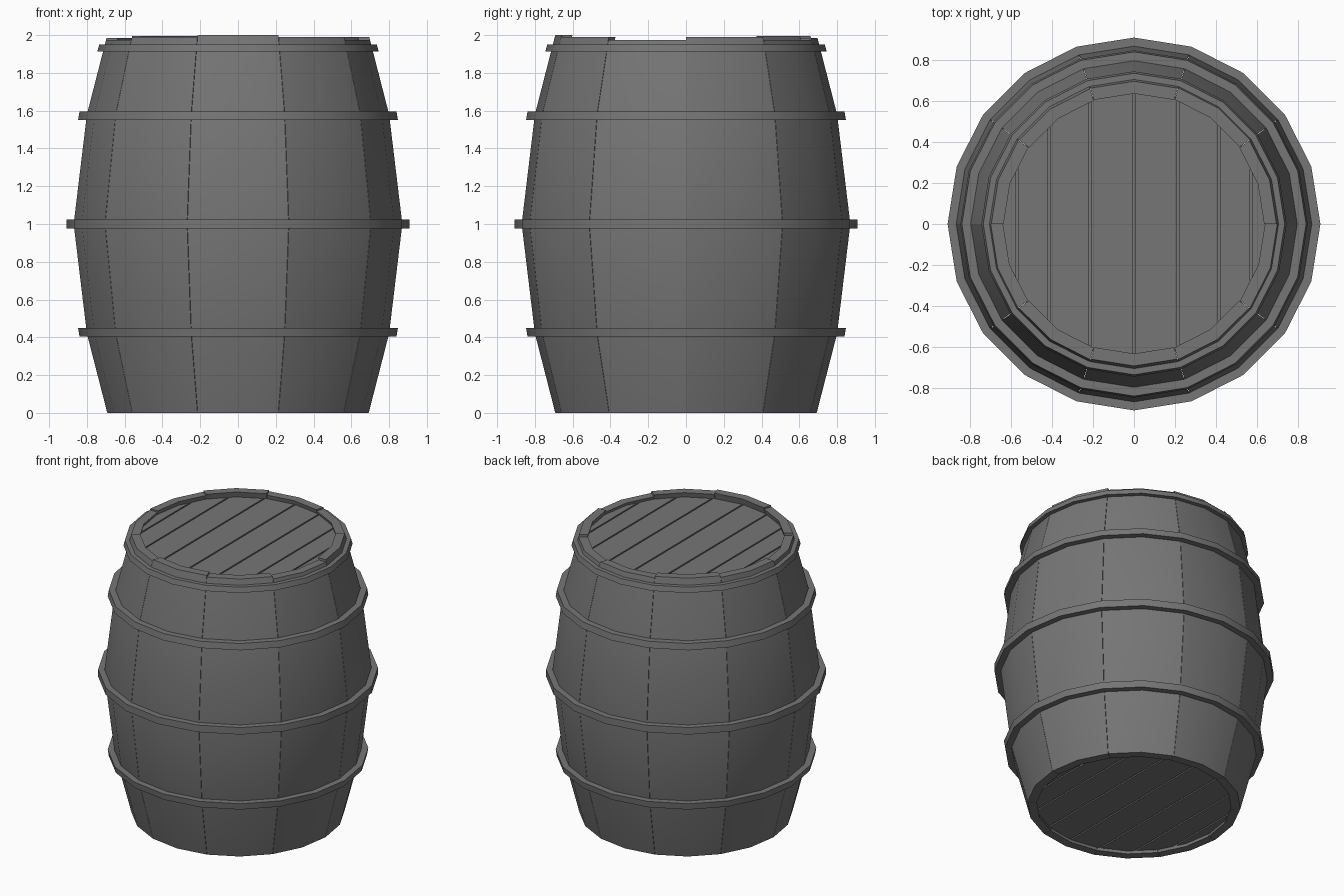
import bpy, bmesh
from math import sin, cos, radians

if "Cube" in bpy.data.objects:
    bpy.data.objects.remove(bpy.data.objects["Cube"])

SIDES = 20
PROFILE = [(0.0, 0.692), (0.42, 0.80), (1.0, 0.87), (1.58, 0.80), (2.0, 0.692)]
WALL = 0.06

DARK = bpy.data.materials.new("dark_grey")
DARK.diffuse_color = (0.18, 0.18, 0.18, 1.0)
DARK.use_nodes = True
DARK.node_tree.nodes["Principled BSDF"].inputs["Base Color"].default_value = DARK.diffuse_color


def radius_at(z):
    for (z0, r0), (z1, r1) in zip(PROFILE, PROFILE[1:]):
        if z <= z1:
            return r0 + (r1 - r0) * (z - z0) / (z1 - z0)
    return PROFILE[-1][1]


def finish(name, bm):
    bmesh.ops.recalc_face_normals(bm, faces=bm.faces)
    mesh = bpy.data.meshes.new(name)
    bm.to_mesh(mesh)
    bm.free()
    for p in mesh.polygons:
        p.use_smooth = True
    mesh.set_sharp_from_angle(angle=radians(30))
    mesh.materials.append(DARK)
    obj = bpy.data.objects.new(name, mesh)
    bpy.context.collection.objects.link(obj)
    return obj


def sweep(name, section, angles, closed):
    """Revolve a closed (radius, z) section through the given angles."""
    bm = bmesh.new()
    rings = [[bm.verts.new((r * cos(radians(a)), r * sin(radians(a)), z))
              for r, z in section] for a in angles]
    n = len(section)
    pairs = list(zip(rings, rings[1:]))
    if closed:
        pairs.append((rings[-1], rings[0]))
    else:
        bm.faces.new(rings[0])
        bm.faces.new(rings[-1])
    for a, b in pairs:
        for i in range(n):
            j = (i + 1) % n
            bm.faces.new((a[i], a[j], b[j], b[i]))
    return finish(name, bm)


# Staves: ten curved boards, slightly uneven at the top
TOPS = [1.99, 1.975, 1.985, 1.995, 1.985, 1.975, 1.99, 2.0, 1.99, 1.975]
for k, top in enumerate(TOPS):
    levels = [z for z, _ in PROFILE[:-1]] + [top]
    outer = [(radius_at(z), z) for z in levels]
    inner = [(r - WALL, z) for r, z in reversed(outer)]
    gap = 0.08
    sweep(f"stave_{k + 1}", outer + inner,
          [36 * k + gap, 36 * k + 18, 36 * (k + 1) - gap], False)

# Hoops: four metal bands following the barrel wall
for name, z0, z1, thick in [("lower_hoop", 0.405, 0.45, 0.043),
                            ("middle_hoop", 0.975, 1.025, 0.042),
                            ("upper_hoop", 1.55, 1.595, 0.043),
                            ("top_hoop", 1.913, 1.95, 0.03)]:
    r0, r1 = radius_at(z0), radius_at(z1)
    section = [(r0 - 0.01, z0), (r0 + thick, z0), (r1 + thick, z1), (r1 - 0.01, z1)]
    sweep(name, section, [18 * i for i in range(SIDES)], True)

# Lid and base: parallel planks cut from a twenty-sided disc
CUTS = [-0.70, -0.57, -0.415, -0.215, 0.0, 0.215, 0.415, 0.57, 0.70]


def planks(name, z, thickness, radius):
    for i, (x0, x1) in enumerate(zip(CUTS, CUTS[1:])):
        bm = bmesh.new()
        rim = [bm.verts.new((radius * cos(radians(18 * k)),
                             radius * sin(radians(18 * k)), z)) for k in range(SIDES)]
        bm.faces.new(rim)
        for x, side in ((x0 + 0.005, -1), (x1 - 0.005, 1)):
            bmesh.ops.bisect_plane(bm, geom=bm.verts[:] + bm.edges[:] + bm.faces[:],
                                   plane_co=(x, 0, 0), plane_no=(side, 0, 0),
                                   clear_outer=True)
        ext = bmesh.ops.extrude_face_region(bm, geom=bm.faces[:], use_keep_orig=True)
        for v in ext["geom"]:
            if isinstance(v, bmesh.types.BMVert):
                v.co.z += thickness
        finish(f"{name}_plank_{i + 1}", bm)


def backing(name, z):
    """Thin disc that closes the gaps behind the planks."""
    bm = bmesh.new()
    bm.faces.new([bm.verts.new((0.65 * cos(radians(18 * k)),
                                0.65 * sin(radians(18 * k)), z)) for k in range(SIDES)])
    finish(name, bm)


planks("lid", 1.91, 0.045, 0.645)
backing("lid_backing", 1.93)
planks("base", 0.025, 0.045, 0.645)
backing("base_backing", 0.045)
